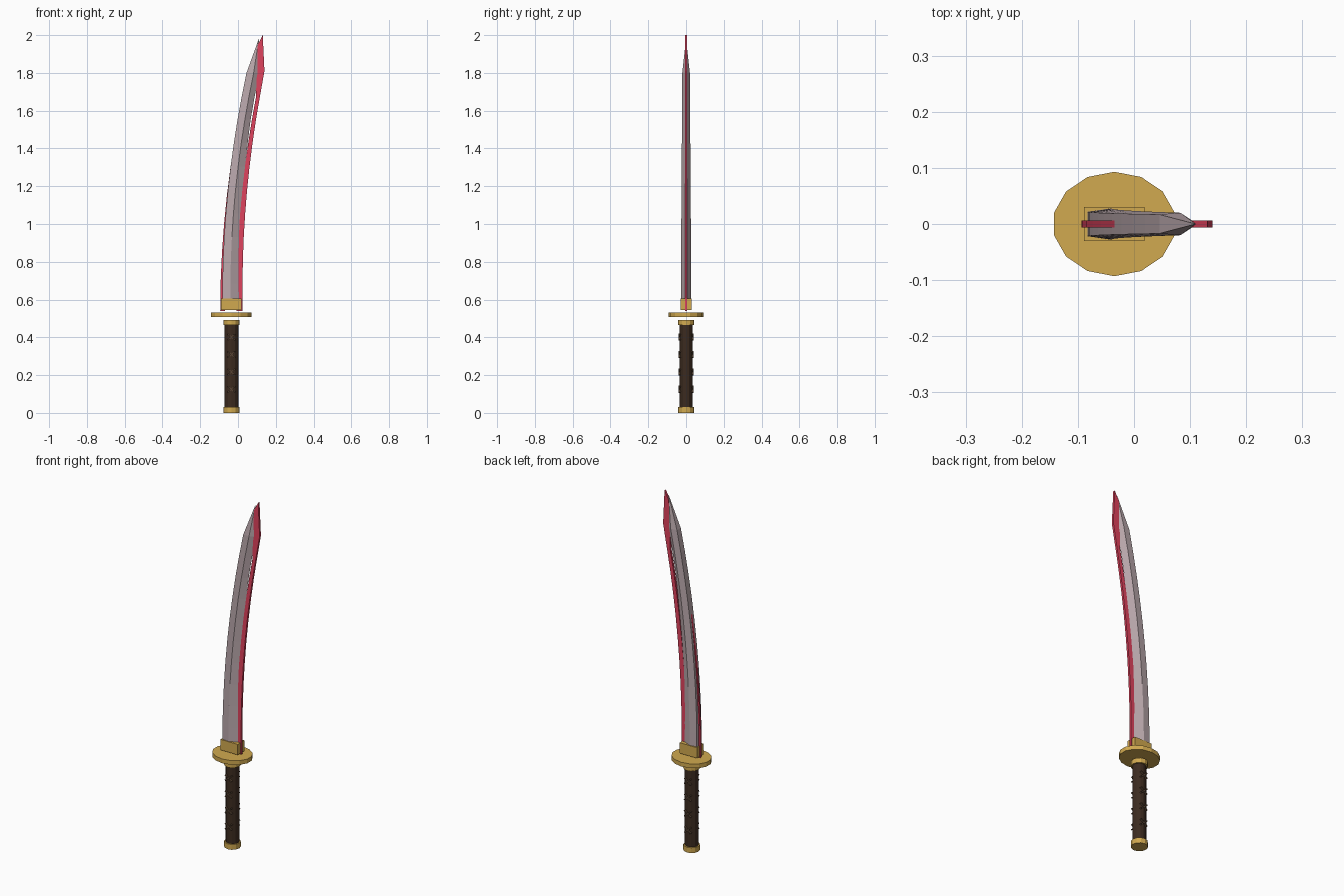
import bpy, bmesh, math

if "Cube" in bpy.data.objects:
    bpy.data.objects.remove(bpy.data.objects["Cube"])

CX = -0.035  # handle axis


def mat(name, c):
    m = bpy.data.materials.new(name)
    m.diffuse_color = (*c, 1)
    m.use_nodes = True
    m.node_tree.nodes["Principled BSDF"].inputs["Base Color"].default_value = m.diffuse_color
    return m


STEEL = mat("steel", (0.50, 0.40, 0.42))
RED = mat("red", (0.74, 0.055, 0.11))
GOLD = mat("gold", (0.64, 0.40, 0.08))
BROWN = mat("brown", (0.045, 0.024, 0.014))
CORD = mat("cord", (0.10, 0.06, 0.035))


def loft(name, rings, m):
    """Join equal-sized rings of points into a closed flat-faced solid."""
    bm = bmesh.new()
    vs = [[bm.verts.new(p) for p in r] for r in rings]
    n = len(vs[0])
    for a, b in zip(vs, vs[1:]):
        for i in range(n):
            j = (i + 1) % n
            bm.faces.new((a[i], a[j], b[j], b[i]))
    bm.faces.new(vs[0])
    bm.faces.new(vs[-1])
    bmesh.ops.remove_doubles(bm, verts=bm.verts, dist=1e-5)
    bmesh.ops.recalc_face_normals(bm, faces=bm.faces)
    me = bpy.data.meshes.new(name)
    bm.to_mesh(me)
    bm.free()
    ob = bpy.data.objects.new(name, me)
    bpy.context.collection.objects.link(ob)
    me.materials.append(m)
    return ob


def disc(name, n, rx, ry, z0, z1, m):
    ring = [(CX + rx * math.sin(2 * math.pi * i / n), ry * math.cos(2 * math.pi * i / n)) for i in range(n)]
    return loft(name, [[(x, y, z) for x, y in ring] for z in (z0, z1)], m)


def box(name, loc, size, m, rot=(0, 0, 0)):
    bpy.ops.mesh.primitive_cube_add(size=1, location=loc, rotation=rot)
    ob = bpy.context.object
    ob.name, ob.scale = name, size
    ob.data.materials.append(m)
    return ob


def bend(z):
    return 0.128 * (max(0, z - 0.6) / 1.2) ** 2


def blade_ring(z):
    t = max(0, (z - 0.6) / 1.2)
    b, s = bend(z), 1 - 0.1 * t
    spine, ridge, edge = -0.083 + b, -0.083 + b + 0.042 * s, 0.018 + b - 0.04 * t
    ys, yr = 0.022 - 0.005 * t, 0.028 - 0.008 * t
    edge = max(edge, ridge + 0.03)
    return [(spine, -ys, z), (ridge, -yr, z), (edge, 0, z), (ridge, yr, z), (spine, ys, z)]


def strip_ring(x0, x1, z0, z1=None):
    z1 = z0 if z1 is None else z1
    h = 0.006
    return [(x0, -h, z0), (x1, -h, z1), (x1, h, z1), (x0, h, z0)]


# Curved blade with ridge and pointed tip
zs = [0.56 + 1.24 * i / 10 for i in range(11)]
loft("blade", [blade_ring(z) for z in zs] + [[(0.11, 0, 1.98)] * 5], STEEL)

# Glowing cutting edge and spine strip
edge = [strip_ring(-0.007 + bend(z), 0.024 + bend(z) - 0.012 * max(0, z - 0.6) / 1.2, z)
        for z in [0.54] + zs[1:]]
edge = edge[:-1] + [strip_ring(0.098, 0.14, 1.81), strip_ring(0.105, 0.131, 1.95, 2.0)]
loft("cutting_edge", edge, RED)
loft("spine_strip", [strip_ring(-0.094 + bend(z) + 0.012 * max(0, z - 0.6) / 0.8, -0.07 + bend(z), z)
                     for z in (0.54, 0.7, 0.85, 1.0, 1.15, 1.3, 1.4)], RED)

# Collar, guard and handle fittings
box("blade_collar", (CX, 0, 0.575), (0.108, 0.06, 0.06), GOLD)
disc("guard", 14, 0.11, 0.093, 0.508, 0.532, GOLD)
disc("handle_ring", 12, 0.043, 0.043, 0.465, 0.492, GOLD)
disc("pommel", 12, 0.043, 0.043, 0, 0.03, GOLD)
disc("handle", 12, 0.037, 0.034, 0.02, 0.47, BROWN)

# Crossed cords passing through the grip
for i in range(4):
    for side in (-1, 1):
        box(f"grip_cord_{i}_{side}", (CX, 0, 0.125 + 0.092 * i), (0.05, 0.08, 0.007),
            CORD, (0, side * math.radians(40), 0))
